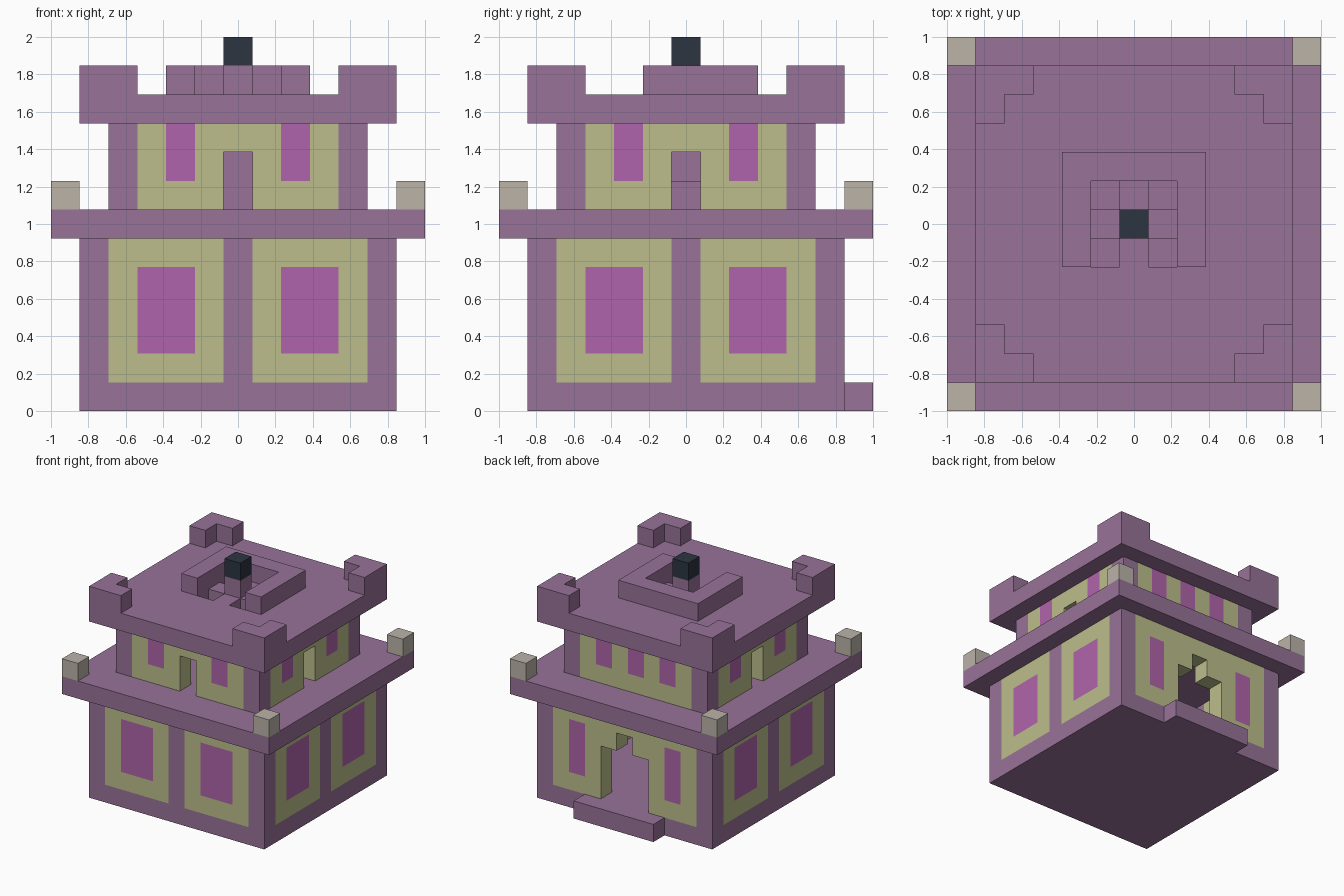
import bpy, bmesh, math
from mathutils import Matrix, Vector

if "Cube" in bpy.data.objects:
    bpy.data.objects.remove(bpy.data.objects["Cube"])

CELL = 2 / 13  # the whole tower sits on a 13-cell block grid


def linear(v):
    return v / 12.92 if v <= 0.04045 else ((v + 0.055) / 1.055) ** 2.4


def material(name, hex_code):
    rgb = [linear(int(hex_code[i:i + 2], 16) / 255) for i in (0, 2, 4)]
    mat = bpy.data.materials.new(name)
    mat.use_nodes = True
    mat.diffuse_color = (*rgb, 1)
    mat.node_tree.nodes["Principled BSDF"].inputs["Base Color"].default_value = (*rgb, 1)
    return mat


MATS = {
    "P": material("purple_stone", "987398"),
    "O": material("olive_plaster", "BCBE8B"),
    "W": material("magenta_window", "B064AB"),
    "G": material("grey_block", "BBB3A9"),
    "D": material("dark_slate", "2C3541"),
}
SIDES = [s * Vector(a) for a in ((1, 0, 0), (0, 1, 0), (0, 0, 1)) for s in (1, -1)]


def blocks(name, rows, matrix):
    """One layer of unit blocks; each letter is a colour, a dot is a gap."""
    w, h = len(rows[0]), len(rows)
    filled = {(i, h - 1 - j, 0): c for j, row in enumerate(rows)
              for i, c in enumerate(row) if c != "."}
    keys = sorted(set(filled.values()))
    bm = bmesh.new()
    for cell, colour in filled.items():
        centre = Vector(cell) - Vector(((w - 1) / 2, (h - 1) / 2, 0))
        for d in SIDES:
            if tuple(int(a + b) for a, b in zip(cell, d)) in filled:
                continue
            t = Vector((d.z, d.x, d.y))
            s = d.cross(t)
            quad = [centre + (d + q) / 2 for q in (t + s, s - t, -t - s, t - s)]
            face = bm.faces.new([bm.verts.new(p) for p in quad])
            face.material_index = keys.index(colour)
    bmesh.ops.remove_doubles(bm, verts=bm.verts, dist=0.001)
    bmesh.ops.transform(bm, matrix=Matrix.Scale(CELL, 4) @ matrix, verts=bm.verts)
    return finish(name, bm, keys)


def box(name, colour, centre, size):
    bm = bmesh.new()
    bmesh.ops.create_cube(bm, size=1)
    for v in bm.verts:
        v.co = Vector([c + p * s for c, p, s in zip(centre, v.co, size)]) * CELL
    return finish(name, bm, [colour])


def finish(name, bm, keys):
    mesh = bpy.data.meshes.new(name)
    bm.to_mesh(mesh)
    bm.free()
    for k in keys:
        mesh.materials.append(MATS[k])
    obj = bpy.data.objects.new(name, mesh)
    bpy.context.collection.objects.link(obj)
    return obj


def turn(quarter):
    return Matrix.Rotation(quarter * math.pi / 2, 4, "Z")


def storey(prefix, plain, back, distance, bottom):
    """Four wall panels and four corner posts around a square room."""
    height = len(plain)
    mid = bottom + height / 2
    upright = Matrix.Translation((0, -distance, mid)) @ Matrix.Rotation(math.pi / 2, 4, "X")
    for q, side in enumerate(("front", "left", "back", "right")):
        rows = back if side == "back" else plain
        blocks(f"{prefix}_{side}_wall", rows, turn(q) @ upright)
        corner = turn(q) @ Vector((distance, -distance, mid))
        box(f"{prefix}_corner_post_{q + 1}", "P", corner, (1, 1, height))


# Ground floor: base, doorstep and walls
box("base_floor", "P", (0, 0, 0.5), (11, 11, 1))
box("back_doorstep", "P", (0, 6, 0.5), (5, 1, 1))
storey("lower",
       ["OOOOPOOOO"] + ["OWWOPOWWO"] * 3 + ["OOOOPOOOO"],
       ["OOOOOOOOO", "OWOO.OOWO", "OWO...OWO", "OWO...OWO", "OOO...OOO"],
       5, 1)

# Balcony slab with a grey block on each corner
box("balcony_slab", "P", (0, 0, 6.5), (13, 13, 1))
for q in range(4):
    box(f"balcony_corner_block_{q + 1}", "G", turn(q) @ Vector((6, 6, 7.5)), (1, 1, 1))

# Upper floor with a central pillar and an inner step
storey("upper",
       ["OWOOOWO", "OWO.OWO", "OOO.OOO"],
       ["OWOWOWO", "OWOWOWO", "OOOOOOO"],
       4, 7)
box("inner_pillar", "P", (0, 0, 8.5), (1, 1, 3))
box("inner_step", "P", (1, 0, 7.5), (1, 1, 1))

# Roof slab with four shafts around its centre
solid, pierced = "P" * 11, "PPPP.P.PPPP"
blocks("roof_slab", [solid] * 4 + [pierced, solid, pierced] + [solid] * 4,
       Matrix.Translation((0, 0, 10.5)))

# Corner battlements, roof parapet and the top beacon
for q in range(4):
    blocks(f"battlement_{q + 1}", ["PP", "P."],
           turn(q) @ Matrix.Translation((-4.5, 4.5, 11.5)))
blocks("roof_parapet", ["PPPPP"] + ["P...P"] * 3, Matrix.Translation((0, 0.5, 11.5)))
box("beacon_pillar", "P", (0, 0, 11.5), (1, 1, 1))
box("beacon", "D", (0, 0, 12.5), (1, 1, 1))
